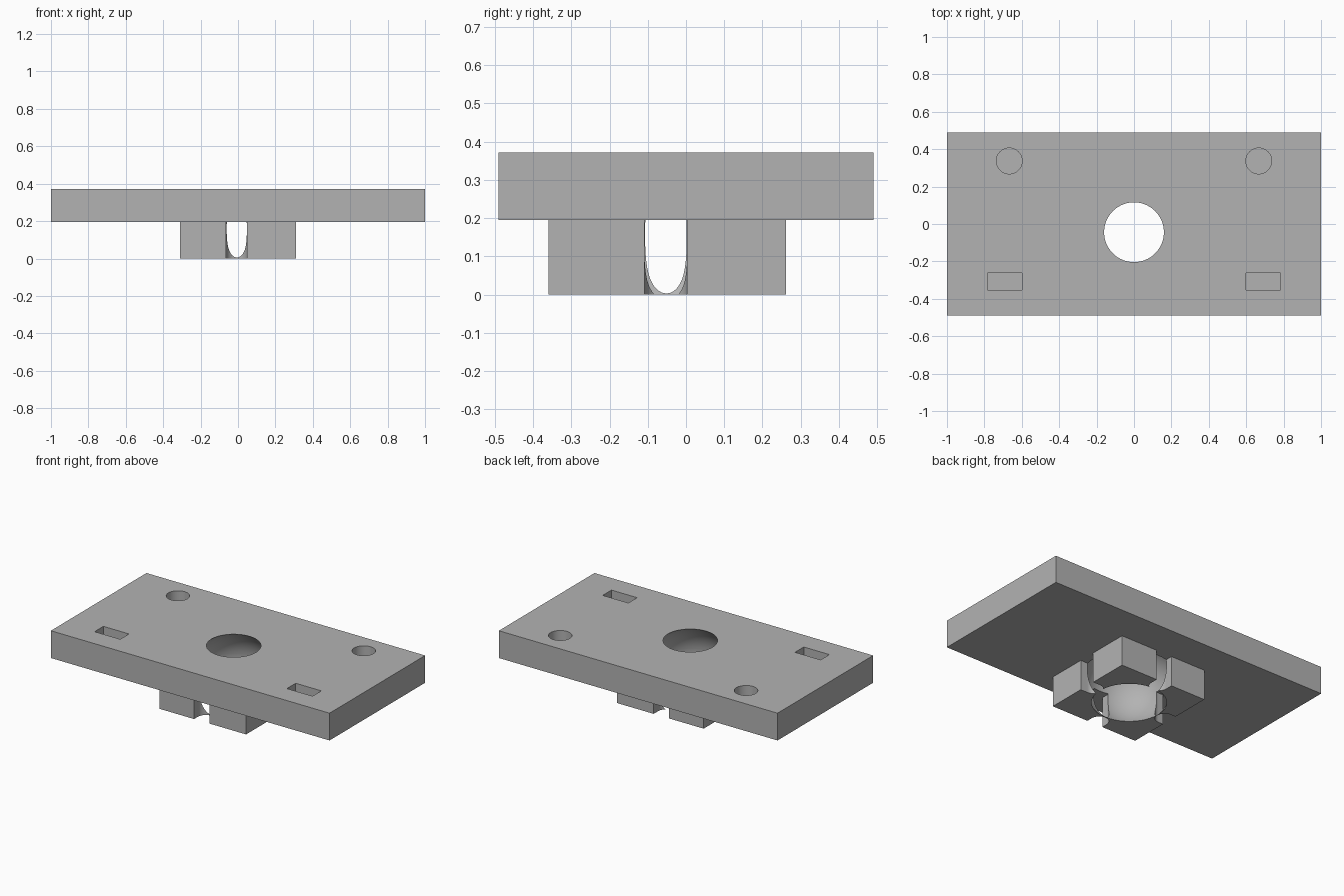
import bpy, math

cube = bpy.data.objects.get("Cube")
if cube:
    bpy.data.objects.remove(cube, do_unlink=True)

grey = bpy.data.materials.new("plain grey")
grey.use_nodes = True
grey.diffuse_color = (0.45, 0.45, 0.45, 1)
grey.node_tree.nodes["Principled BSDF"].inputs["Base Color"].default_value = (0.45, 0.45, 0.45, 1)

PLATE_Z, TOP_Z = 0.195, 0.372
CX, CY = -0.007, -0.053      # slot cross centre
SLOT_R, SLOT_START = 0.056, 0.268


def finish(name):
    obj = bpy.context.object
    obj.name = name
    obj.data.materials.append(grey)
    return obj


def box(name, x0, x1, y0, y1, z0, z1):
    bpy.ops.mesh.primitive_cube_add(size=1, location=((x0 + x1) / 2, (y0 + y1) / 2, (z0 + z1) / 2))
    bpy.context.object.scale = (x1 - x0, y1 - y0, z1 - z0)
    bpy.ops.object.transform_apply(location=True, rotation=True, scale=True)
    return finish(name)


def cylinder(name, x, y, r, z0, z1):
    bpy.ops.mesh.primitive_cylinder_add(vertices=64, radius=r, depth=z1 - z0, location=(x, y, (z0 + z1) / 2))
    return finish(name)


def ball_cutter():
    bpy.ops.mesh.primitive_uv_sphere_add(segments=80, ring_count=48, radius=0.268, location=(0, -0.044, 0.157))
    return finish("ball_cutter")


def cut(target, cutters):
    for c in cutters:
        c.hide_render = True
        mod = target.modifiers.new("cut", 'BOOLEAN')
        mod.operation, mod.solver, mod.object = 'DIFFERENCE', 'EXACT', c
        bpy.context.view_layer.objects.active = target
        bpy.ops.object.modifier_apply(modifier=mod.name)
        bpy.data.objects.remove(c, do_unlink=True)
    bpy.ops.object.select_all(action='DESELECT')
    target.select_set(True)
    bpy.context.view_layer.objects.active = target
    bpy.ops.object.shade_smooth_by_angle(angle=math.radians(30))


# Mounting plate with blind round and rectangular pockets
plate = box("mounting_plate", -1, 1, -0.49, 0.49, PLATE_Z, TOP_Z)
pockets = [ball_cutter()]
for s in (-1, 1):
    pockets.append(cylinder("round_pocket", s * 0.667, 0.337, 0.069, TOP_Z - 0.1, TOP_Z + 0.1))
    pockets.append(box("slot_pocket", s * 0.69 - 0.092, s * 0.69 + 0.092, -0.353, -0.263, TOP_Z - 0.1, TOP_Z + 0.1))
cut(plate, pockets)

# Ball socket under the plate, split into four jaws by round-ended slots
socket = box("socket_jaws", -0.31, 0.31, -0.36, 0.262, 0, PLATE_Z)
slots = [ball_cutter()]
for dx, dy in ((1, 0), (-1, 0), (0, 1), (0, -1)):
    sx, sy = CX + dx * SLOT_START, CY + dy * SLOT_START
    slots.append(cylinder("slot_end", sx, sy, SLOT_R, -0.1, PLATE_Z + 0.1))
    xs = sorted((sx - abs(dy) * SLOT_R, sx + dx * 0.2 + abs(dy) * SLOT_R))
    ys = sorted((sy - abs(dx) * SLOT_R, sy + dy * 0.2 + abs(dx) * SLOT_R))
    slots.append(box("slot_run", *xs, *ys, -0.1, PLATE_Z + 0.1))
cut(socket, slots)
